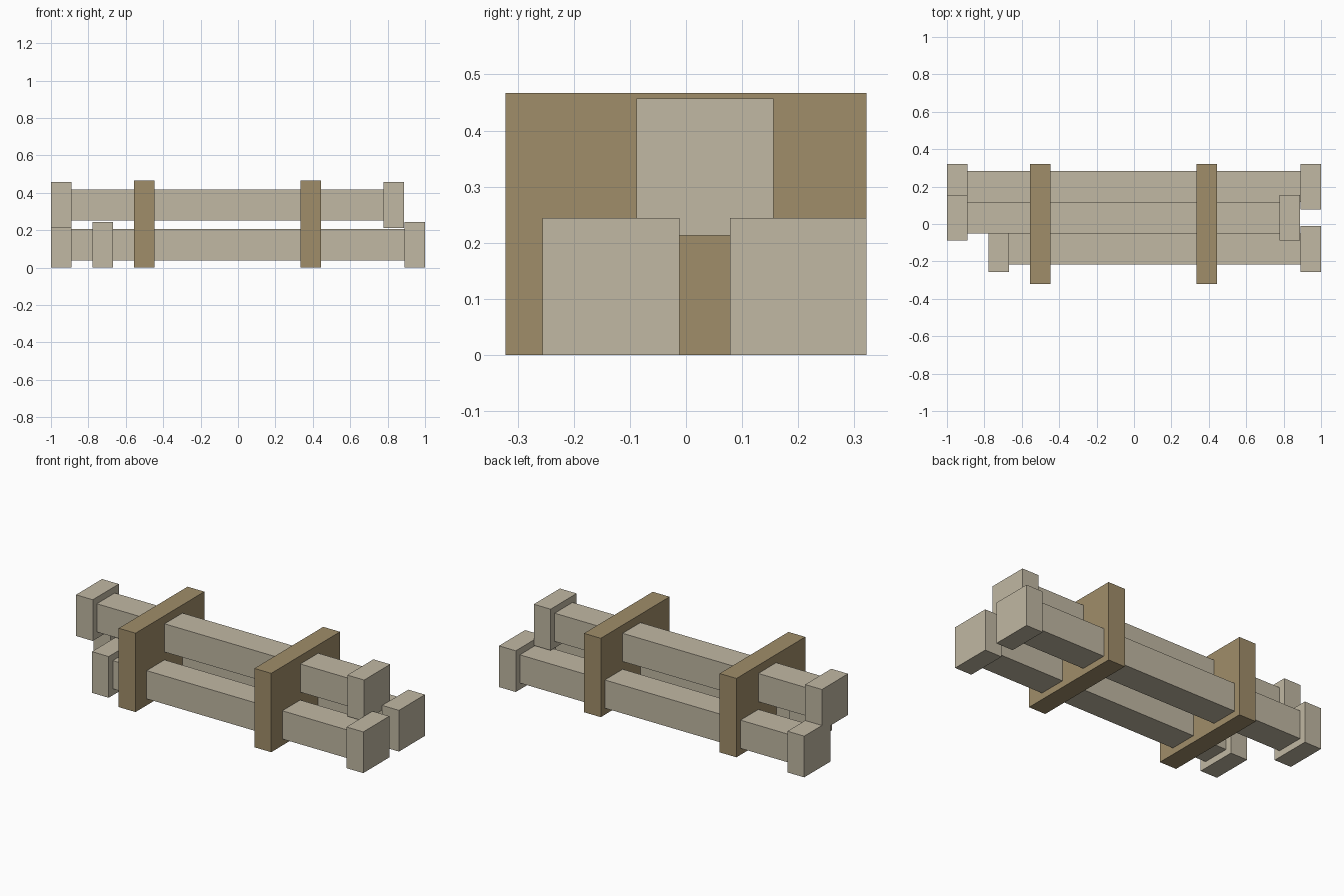
import bpy
import bmesh
from mathutils import Matrix, Vector

cube = bpy.data.objects.get("Cube")
if cube:
    bpy.data.objects.remove(cube, do_unlink=True)


def make_material(name, rgb):
    mat = bpy.data.materials.new(name)
    mat.use_nodes = True
    mat.diffuse_color = (*rgb, 1)
    bsdf = next(n for n in mat.node_tree.nodes if n.type == 'BSDF_PRINCIPLED')
    bsdf.inputs["Base Color"].default_value = (*rgb, 1)
    return mat


stone = make_material("pale stone", (0.533, 0.479, 0.366))
wood = make_material("brown wood", (0.352, 0.270, 0.144))


def add_boxes(name, boxes, mat):
    """One object from boxes given as (x range, y range, z range)."""
    bm = bmesh.new()
    for box in boxes:
        centre = Vector([(a + b) / 2 for a, b in box])
        size = Vector([b - a for a, b in box])
        bmesh.ops.create_cube(bm, size=1, matrix=Matrix.LocRotScale(centre, None, size))
    mesh = bpy.data.meshes.new(name)
    bm.to_mesh(mesh)
    bm.free()
    mesh.materials.append(mat)
    obj = bpy.data.objects.new(name, mesh)
    bpy.context.collection.objects.link(obj)


CAP_LENGTH, CAP_WIDTH, SHAFT_WIDTH = 0.11, 0.244, 0.167


def span(centre, width):
    return (centre - width / 2, centre + width / 2)


# Columns lying along x: square shaft between two wider square end blocks
def add_column(name, x0, x1, y, z):
    cap = (span(y, CAP_WIDTH), span(z, CAP_WIDTH))
    shaft = (span(y, SHAFT_WIDTH), span(z, SHAFT_WIDTH))
    add_boxes(name + "_shaft", [((x0 + CAP_LENGTH, x1 - CAP_LENGTH), *shaft)], stone)
    add_boxes(name + "_end_blocks", [((x0, x0 + CAP_LENGTH), *cap),
                                     ((x1 - CAP_LENGTH, x1), *cap)], stone)


add_column("front_column", -0.778, 1.0, -0.134, 0.122)
add_column("back_column", -1.0, 1.0, 0.2, 0.122)
add_column("top_column", -1.0, 0.888, 0.034, 0.335)

# Upright boards holding the stack
for name, x in (("right_board", -0.501), ("left_board", 0.388)):
    add_boxes(name, [(span(x, 0.11), (-0.322, 0.322), (0, 0.467))], wood)
